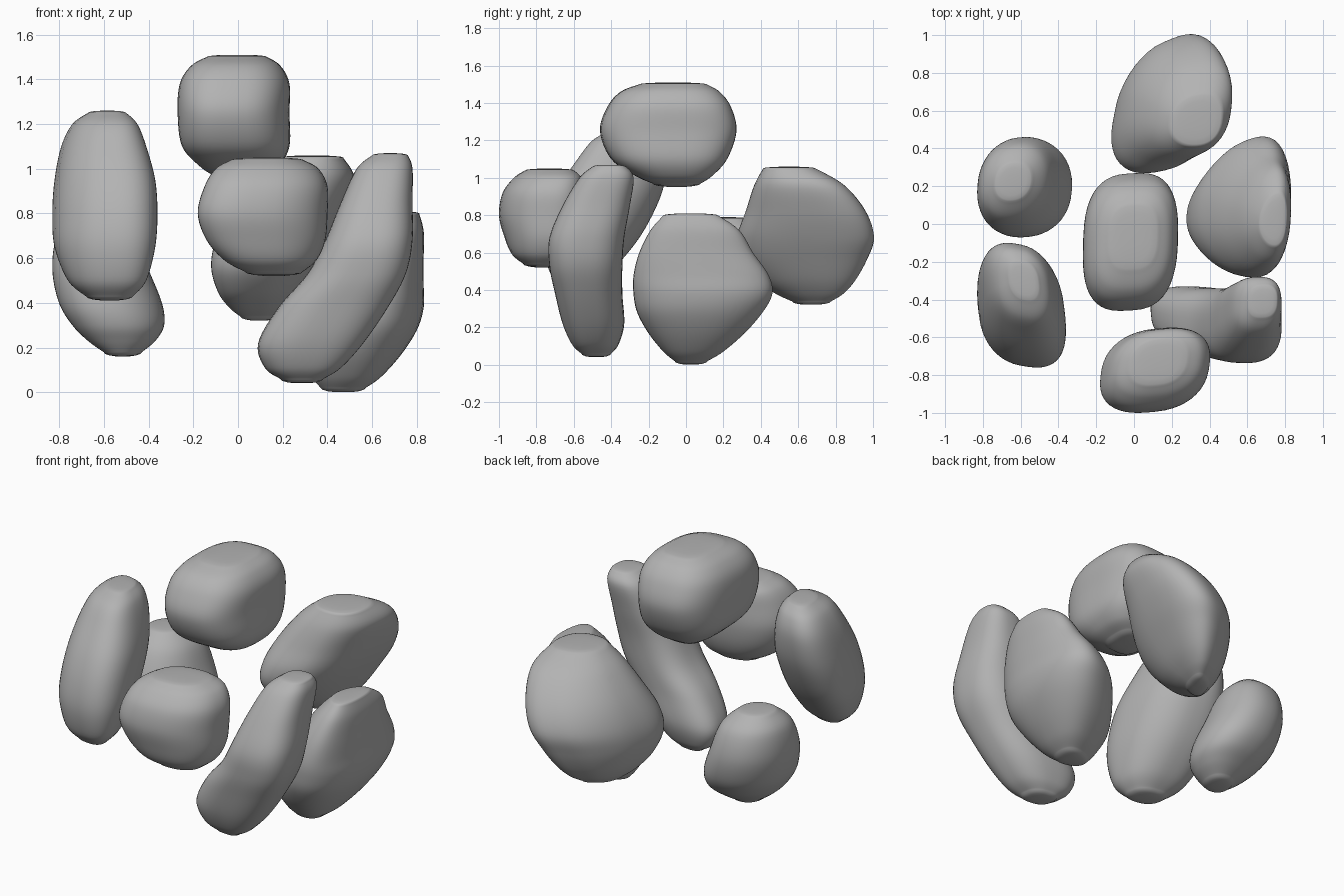
import bpy
import bmesh
from math import sin, cos, pi, copysign

cube = bpy.data.objects.get("Cube")
if cube:
    bpy.data.objects.remove(cube, do_unlink=True)

SIDES = 48
STEPS = 6
BOTTOM_DOME = 0.02
TOP_DOME = 0.01

stone = bpy.data.materials.new("stone_grey")
stone.use_nodes = True
GREY = (0.45, 0.45, 0.45, 1.0)
stone.diffuse_color = GREY
shader = next(n for n in stone.node_tree.nodes if n.type == "BSDF_PRINCIPLED")
shader.inputs["Base Color"].default_value = GREY
shader.inputs["Roughness"].default_value = 0.8


def soft(value, squareness):
    """Rounded-square version of a sine or cosine."""
    return copysign(abs(value) ** (2 / squareness), value)


def spline(a, b, c, d, t):
    """Smooth curve from b to c, guided by the neighbours a and d."""
    return b + 0.5 * t * (c - a + t * (2 * a - 5 * b + 4 * c - d + t * (3 * (b - c) + d - a)))


def smooth_sections(sections):
    """Fill in sections between the given ones."""
    padded = [sections[0]] + sections + [sections[-1]]
    result = []
    for i in range(len(sections) - 1):
        group = padded[i:i + 4]
        for step in range(STEPS):
            result.append([spline(*values, step / STEPS) for values in zip(*group)])
    result.append(list(sections[-1]))
    return result


def dome(section, height):
    """Shrinking copies of an end section that close it with a shallow dome."""
    z, x0, x1, y0, y1 = section
    rings = []
    for angle in (0.4, 0.8, 1.2):
        inset_x, inset_y = [(b - a) / 2 * (1 - cos(angle)) for a, b in ((x0, x1), (y0, y1))]
        rings.append([z + height * sin(angle), x0 + inset_x, x1 - inset_x, y0 + inset_y, y1 - inset_y])
    return rings


def add_lump(name, skews, squareness, taper, sections):
    """Loft a pebble through level sections: height, x from-to, y from-to.
    Skew turns the outline (bottom, top); taper narrows its right side."""
    levels = smooth_sections(sections)
    levels = dome(levels[0], -BOTTOM_DOME)[::-1] + levels + dome(levels[-1], TOP_DOME)
    bm = bmesh.new()
    rings = []
    for i, (z, x0, x1, y0, y1) in enumerate(levels):
        skew = skews[0] + (skews[1] - skews[0]) * i / (len(levels) - 1)
        ring = []
        for k in range(SIDES):
            a = 2 * pi * k / SIDES
            x = (x0 + x1) / 2 + (x1 - x0) / 2 * soft(cos(a), squareness)
            side = soft(sin(a + skew), squareness) * (1 + taper * cos(a))
            ring.append(bm.verts.new((x, (y0 + y1) / 2 + (y1 - y0) / 2 * side, z)))
        rings.append(ring)
    for low, high in zip(rings, rings[1:]):
        for k in range(SIDES):
            n = (k + 1) % SIDES
            bm.faces.new((low[k], low[n], high[n], high[k]))
    caps = [bm.faces.new(rings[0][::-1]), bm.faces.new(rings[-1])]
    bmesh.ops.poke(bm, faces=caps)
    bmesh.ops.recalc_face_normals(bm, faces=bm.faces)
    mesh = bpy.data.meshes.new(name)
    bm.to_mesh(mesh)
    bm.free()
    mesh.materials.append(stone)
    mesh.shade_smooth()
    obj = bpy.data.objects.new(name, mesh)
    bpy.context.scene.collection.objects.link(obj)


# Block on top
add_lump("top_lump", (0.12, 0.12), 2.8, 0, [
    (0.97, -0.11, 0.11, -0.18, 0.08),
    (1.01, -0.17, 0.18, -0.27, 0.14),
    (1.1, -0.25, 0.23, -0.4, 0.22),
    (1.25, -0.27, 0.23, -0.46, 0.27),
    (1.38, -0.26, 0.23, -0.42, 0.24),
    (1.46, -0.21, 0.19, -0.35, 0.18),
    (1.5, -0.14, 0.13, -0.25, 0.11)])

# Rounded block at the front
add_lump("front_lump", (0.25, 0.25), 2.4, 0, [
    (0.54, 0.03, 0.29, -0.87, -0.67),
    (0.59, -0.06, 0.35, -0.93, -0.61),
    (0.68, -0.14, 0.39, -0.97, -0.57),
    (0.8, -0.18, 0.4, -1.0, -0.55),
    (0.92, -0.15, 0.4, -0.98, -0.55),
    (1.0, -0.1, 0.36, -0.92, -0.56),
    (1.04, -0.03, 0.29, -0.86, -0.6)])

# Tall leaning pebble, front right
add_lump("tall_right_lump", (-0.3, -0.3), 2.4, 0, [
    (0.43, -0.68, -0.47, -0.67, -0.49),
    (0.5, -0.76, -0.41, -0.73, -0.4),
    (0.65, -0.82, -0.37, -0.76, -0.27),
    (0.8, -0.83, -0.36, -0.74, -0.18),
    (0.95, -0.82, -0.37, -0.68, -0.12),
    (1.1, -0.79, -0.41, -0.58, -0.1),
    (1.2, -0.74, -0.45, -0.5, -0.13),
    (1.25, -0.67, -0.5, -0.41, -0.19)])

# Small pebble, back right
add_lump("small_right_lump", (0.15, 0.15), 2.2, 0, [
    (0.18, -0.6, -0.43, 0.02, 0.21),
    (0.23, -0.67, -0.37, -0.02, 0.29),
    (0.3, -0.74, -0.33, -0.06, 0.38),
    (0.4, -0.8, -0.34, -0.07, 0.44),
    (0.55, -0.83, -0.4, -0.04, 0.46),
    (0.7, -0.81, -0.46, 0.03, 0.42),
    (0.78, -0.74, -0.54, 0.12, 0.33)])

# Broad tilted slab on the left
add_lump("left_slab", (0.1, 0.15), 2.2, 0.25, [
    (0.02, 0.37, 0.57, -0.06, 0.11),
    (0.07, 0.33, 0.64, -0.12, 0.19),
    (0.17, 0.28, 0.73, -0.2, 0.3),
    (0.28, 0.29, 0.8, -0.26, 0.39),
    (0.38, 0.33, 0.83, -0.28, 0.44),
    (0.48, 0.4, 0.83, -0.28, 0.42),
    (0.6, 0.49, 0.83, -0.25, 0.34),
    (0.72, 0.58, 0.83, -0.19, 0.27),
    (0.8, 0.66, 0.81, -0.12, 0.16)])

# Long curved bean, front left
add_lump("curved_left_lump", (-0.3, 0.12), 2.6, 0, [
    (0.06, 0.19, 0.38, -0.56, -0.4),
    (0.11, 0.12, 0.46, -0.61, -0.36),
    (0.22, 0.09, 0.56, -0.66, -0.33),
    (0.38, 0.18, 0.67, -0.7, -0.34),
    (0.53, 0.31, 0.75, -0.73, -0.34),
    (0.68, 0.39, 0.78, -0.73, -0.33),
    (0.85, 0.46, 0.78, -0.66, -0.3),
    (1.0, 0.53, 0.78, -0.57, -0.28),
    (1.06, 0.6, 0.76, -0.5, -0.32)])

# Big leaning pebble at the back, bending down to a narrow foot
add_lump("back_lump", (0.7, 0.15), 2.3, 0.1, [
    (0.34, 0.01, 0.18, 0.56, 0.77),
    (0.38, -0.04, 0.23, 0.47, 0.83),
    (0.45, -0.09, 0.29, 0.36, 0.89),
    (0.56, -0.12, 0.36, 0.27, 0.95),
    (0.68, -0.1, 0.43, 0.26, 0.99),
    (0.82, -0.03, 0.49, 0.31, 0.95),
    (0.96, 0.08, 0.52, 0.36, 0.84),
    (1.05, 0.19, 0.47, 0.41, 0.69)])
